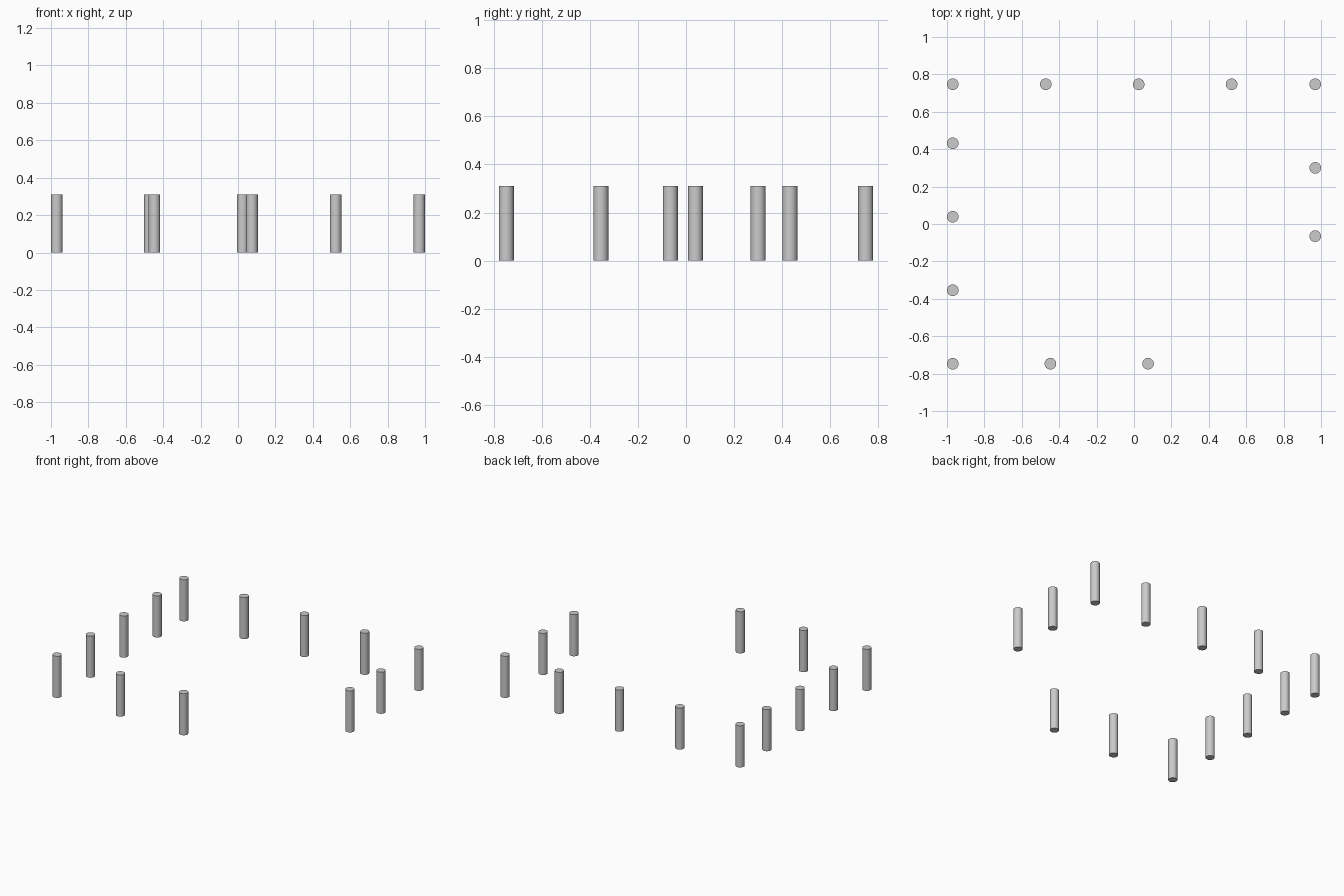
import bpy

if "Cube" in bpy.data.objects:
    bpy.data.objects.remove(bpy.data.objects["Cube"])

X, Y = 0.969, 0.747      # corner post centres
R, H = 0.031, 0.31       # post radius and height


def post(name, x, y):
    bpy.ops.mesh.primitive_cylinder_add(vertices=32, radius=R, depth=H,
                                        location=(x, y, H / 2))
    bpy.context.object.name = name
    bpy.ops.object.shade_smooth_by_angle()


# back row, evenly spaced with a shorter last gap
for i in range(4):
    post(f"back_post_{i + 1}", -X + 0.497 * i, Y)
post("back_right_corner_post", X, Y)

# left row, from the front corner towards the back
for i in range(4):
    post(f"left_post_{i + 1}", -X, -Y + 0.393 * i)

# front row, short run leaving the front right corner open
for i in (1, 2):
    post(f"front_post_{i}", -X + 0.522 * i, -Y)

# right row, two posts behind the opening
for i in range(2):
    post(f"right_post_{i + 1}", X, -0.065 + 0.365 * i)
